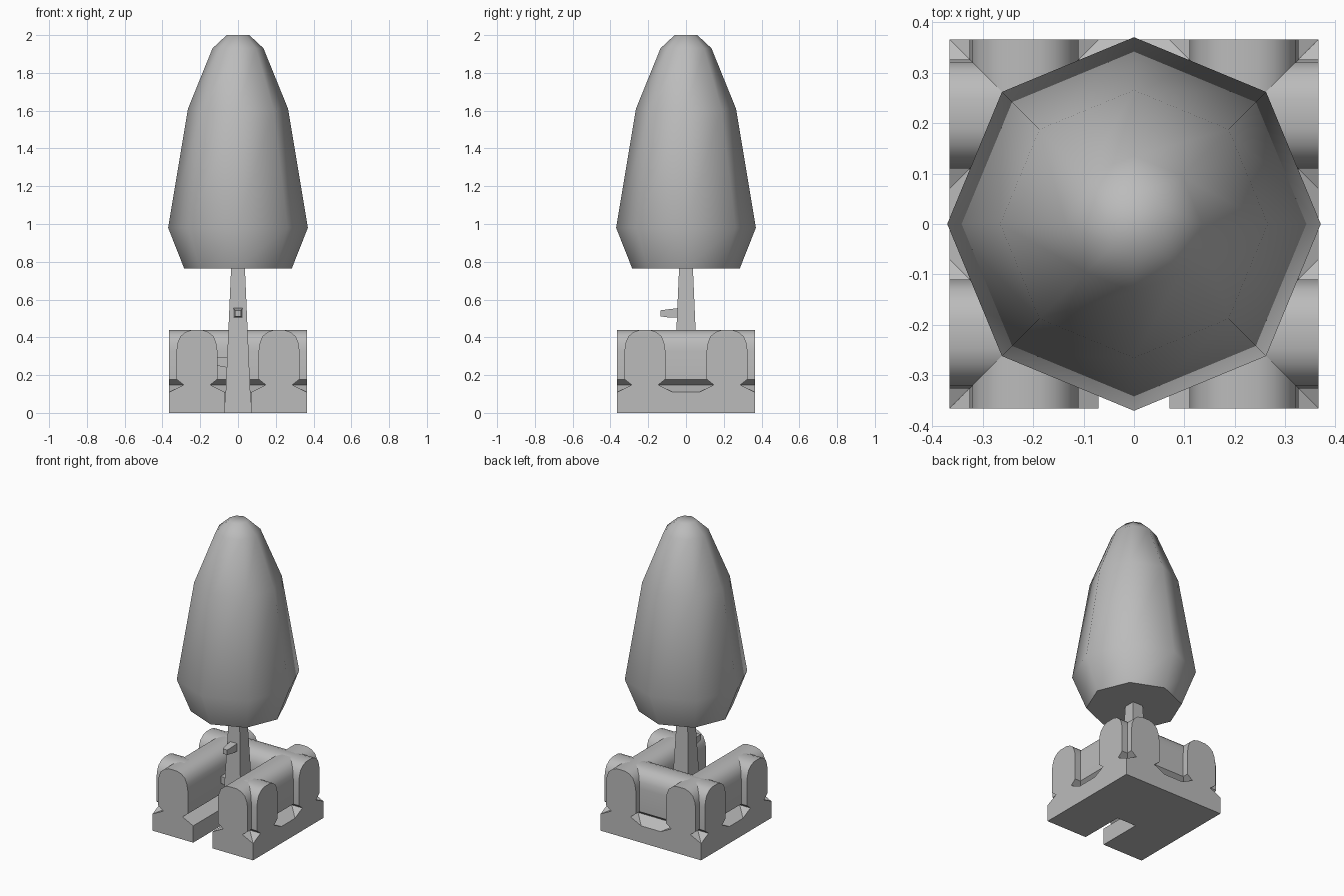
import bpy, bmesh, math

if "Cube" in bpy.data.objects:
    bpy.data.objects.remove(bpy.data.objects["Cube"])

grey = bpy.data.materials.new("plain grey")
grey.diffuse_color = (0.5, 0.5, 0.5, 1)
grey.use_nodes = True
grey.node_tree.nodes["Principled BSDF"].inputs["Base Color"].default_value = grey.diffuse_color


def loft(name, rings, smooth=0):
    """Skin a list of equal-length rings and cap both ends."""
    bm = bmesh.new()
    vs = [[bm.verts.new(p) for p in r] for r in rings]
    n = len(rings[0])
    for a, b in zip(vs, vs[1:]):
        for i in range(n):
            j = (i + 1) % n
            bm.faces.new((a[i], a[j], b[j], b[i]))
    bm.faces.new(vs[0][::-1])
    bm.faces.new(vs[-1])
    bmesh.ops.recalc_face_normals(bm, faces=bm.faces)
    me = bpy.data.meshes.new(name)
    bm.to_mesh(me)
    bm.free()
    me.materials.append(grey)
    ob = bpy.data.objects.new(name, me)
    bpy.context.collection.objects.link(ob)
    if smooth:
        bpy.ops.object.select_all(action='DESELECT')
        ob.select_set(True)
        bpy.context.view_layer.objects.active = ob
        bpy.ops.object.shade_smooth_by_angle(angle=math.radians(smooth))
    return ob


# Hedge on its low curb: half cross-section (offset, height)
HALF = [(.1475, 0), (.1475, .11), (.07, .148), (.108, .178), (.108, .33),
        (.102, .37), (.088, .405), (.06, .428), (.03, .438)]
SECTION = HALF + [(-w, z) for w, z in HALF[::-1]]
C = .2175  # hedge centre line
E = .365   # outer edge


def hedge(name, axis, centre, start, end):
    def ring(t):
        return [(t, centre + w, z) if axis == 'x' else (centre + w, t, z) for w, z in SECTION]
    loft(name, [ring(start), ring(end)], 35)


hedge("back_hedge", 'x', C, -E, E)
for side, s in (("left", -1), ("right", 1)):
    hedge(side + "_hedge", 'y', s * C, -E, E)
    hedge(side + "_front_hedge_end", 'x', -C, s * C, s * E)


# Tapered square trunk
def square(r, z):
    return [(-r, -r, z), (r, -r, z), (r, r, z), (-r, r, z)]


loft("trunk", [square(.07, 0), square(.036, .78)])

# Branch stubs: one to the front, one to the left
loft("front_branch", [[(a * r, y, z + b * r) for a, b in ((-1, -1), (1, -1), (1, 1), (-1, 1))]
                      for y, z, r in ((-.03, .53, .026), (-.09, .527, .022), (-.135, .527, .016))])
loft("left_branch", [[(x, a * r, z + b * r) for a, b in ((-1, -1), (1, -1), (1, 1), (-1, 1))]
                     for x, z, r in ((-.04, .265, .028), (-.14, .275, .02))])

# Eight-sided foliage
loft("foliage", [[(r * math.cos(i * math.pi / 4), r * math.sin(i * math.pi / 4), z) for i in range(8)]
                 for r, z in ((.285, .765), (.37, .98), (.265, 1.61), (.135, 1.93), (.06, 2.0))], 60)
